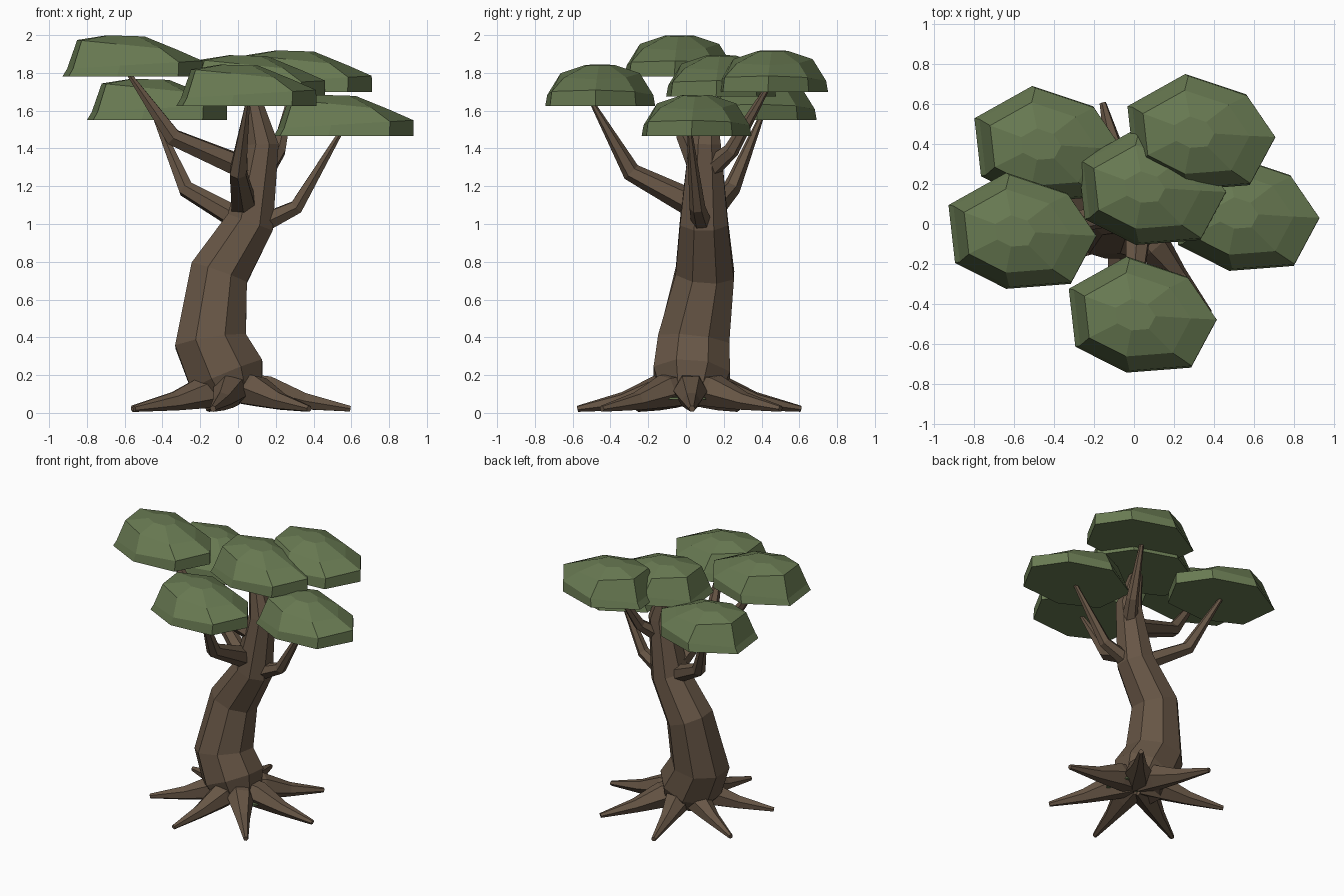
import bpy, bmesh, math
from mathutils import Vector

if "Cube" in bpy.data.objects:
    bpy.data.objects.remove(bpy.data.objects["Cube"])


def material(name, color):
    m = bpy.data.materials.new(name)
    m.diffuse_color = (*color, 1)
    m.use_nodes = True
    m.node_tree.nodes["Principled BSDF"].inputs["Base Color"].default_value = m.diffuse_color
    return m


BARK = material("bark", (0.135, 0.092, 0.06))
LEAF = material("leaf", (0.14, 0.195, 0.085))


def skin(name, rings, mat):
    """Join matching rings of points with quads and close both ends."""
    bm = bmesh.new()
    vs = [[bm.verts.new(p) for p in r] for r in rings]
    n = len(vs[0])
    for a, b in zip(vs, vs[1:]):
        for i in range(n):
            j = (i + 1) % n
            bm.faces.new((a[i], a[j], b[j], b[i]))
    bm.faces.new(vs[0][::-1])
    bm.faces.new(vs[-1])
    bmesh.ops.recalc_face_normals(bm, faces=bm.faces)
    me = bpy.data.meshes.new(name)
    bm.to_mesh(me)
    bm.free()
    me.materials.append(mat)
    ob = bpy.data.objects.new(name, me)
    bpy.context.collection.objects.link(ob)
    return ob


def limb(name, path, sides):
    """Tapered low-poly tube through (x, y, z, radius) points."""
    pts = [Vector(p[:3]) for p in path]
    rings = []
    for i, p in enumerate(pts):
        t = Vector()
        if i > 0:
            t += (p - pts[i - 1]).normalized()
        if i < len(pts) - 1:
            t += (pts[i + 1] - p).normalized()
        q = Vector((0, 0, 1)).rotation_difference(t.normalized())
        r = path[i][3]
        ang = [2 * math.pi * (k + 0.5) / sides for k in range(sides)]
        rings.append([p + q @ Vector((r * math.cos(a), r * math.sin(a), 0)) for a in ang])
    return skin(name, rings, BARK)


# Trunk with an S-shaped bend
limb("trunk", [(-0.02, 0.02, 0.09, 0.17), (-0.06, 0.03, 0.20, 0.22), (-0.145, 0.04, 0.38, 0.205),
               (-0.10, 0.10, 0.74, 0.168), (0.065, 0.095, 1.01, 0.137),
               (0.13, 0.10, 1.42, 0.092), (0.065, 0.11, 1.72, 0.04)], 8)

# Seven roots spread evenly around the base
for k in range(7):
    a = math.radians(104 + k * 360 / 7)
    c, s = math.cos(a), math.sin(a)
    path = [(-0.01 + d * c, 0.02 + d * s, z, r) for d, z, r in
            ((0.03, 0.13, 0.09), (0.17, 0.115, 0.09), (0.36, 0.062, 0.05), (0.605, 0.022, 0.017))]
    limb(f"root_{k + 1}", path, 6)

# Branches: start, elbow and tip
branches = {
    "front": [(0.03, 0.05, 1.10, 0.075), (0.0, -0.29, 1.275, 0.05), (0.05, -0.49, 1.63, 0.014)],
    "upper_left": [(0.10, 0.09, 1.27, 0.07), (-0.345, 0.0, 1.46, 0.05), (-0.575, -0.02, 1.79, 0.014)],
    "lower_left": [(0.03, 0.09, 1.01, 0.065), (-0.275, 0.24, 1.185, 0.047), (-0.44, 0.40, 1.57, 0.014)],
    "back_right": [(0.13, 0.10, 1.27, 0.06), (0.215, 0.24, 1.39, 0.042), (0.29, 0.43, 1.72, 0.014)],
    "right": [(0.08, 0.09, 0.98, 0.06), (0.31, 0.06, 1.09, 0.042), (0.54, 0.02, 1.48, 0.014)],
}
for name, path in branches.items():
    limb("branch_" + name, path, 6)

# Leaf pad: seven-sided dome, repeated on every branch
OUTLINE = [(-.37, .13), (-.08, .292), (.225, .19), (.372, -.025),
           (.243, -.265), (-.08, -.29), (-.337, -.16)]
# scale, x shift, height, slope along x
LEVELS = [(1, 0, 0, 0), (.965, .012, .062, .06), (.72, -.025, .165, -.1), (.27, -.035, .215, -.03)]


def leaf_pad(name, x, y, z, size=1.0, squash=1.0):
    rings = []
    for s, dx, h, slope in LEVELS:
        ring = []
        for px, py in OUTLINE:
            qx = px * s + dx
            ring.append((x + qx * size, y + py * s * size, z + (h + slope * qx) * squash))
        rings.append(ring)
    return skin(name, rings, LEAF)


pads = [("left", -0.56, -0.035, 1.78), ("back_left", -0.43, 0.40, 1.55), ("front", 0.043, -0.455, 1.625),
        ("middle", 0.09, 0.185, 1.675), ("back_right", 0.337, 0.46, 1.70), ("right", 0.558, 0.055, 1.465)]
for name, x, y, z in pads:
    leaf_pad("leaves_" + name, x, y, z)

# Flattened pad tucked under the trunk between the roots
leaf_pad("leaves_base", 0.03, 0.01, 0.07, 0.5, 0.14)
